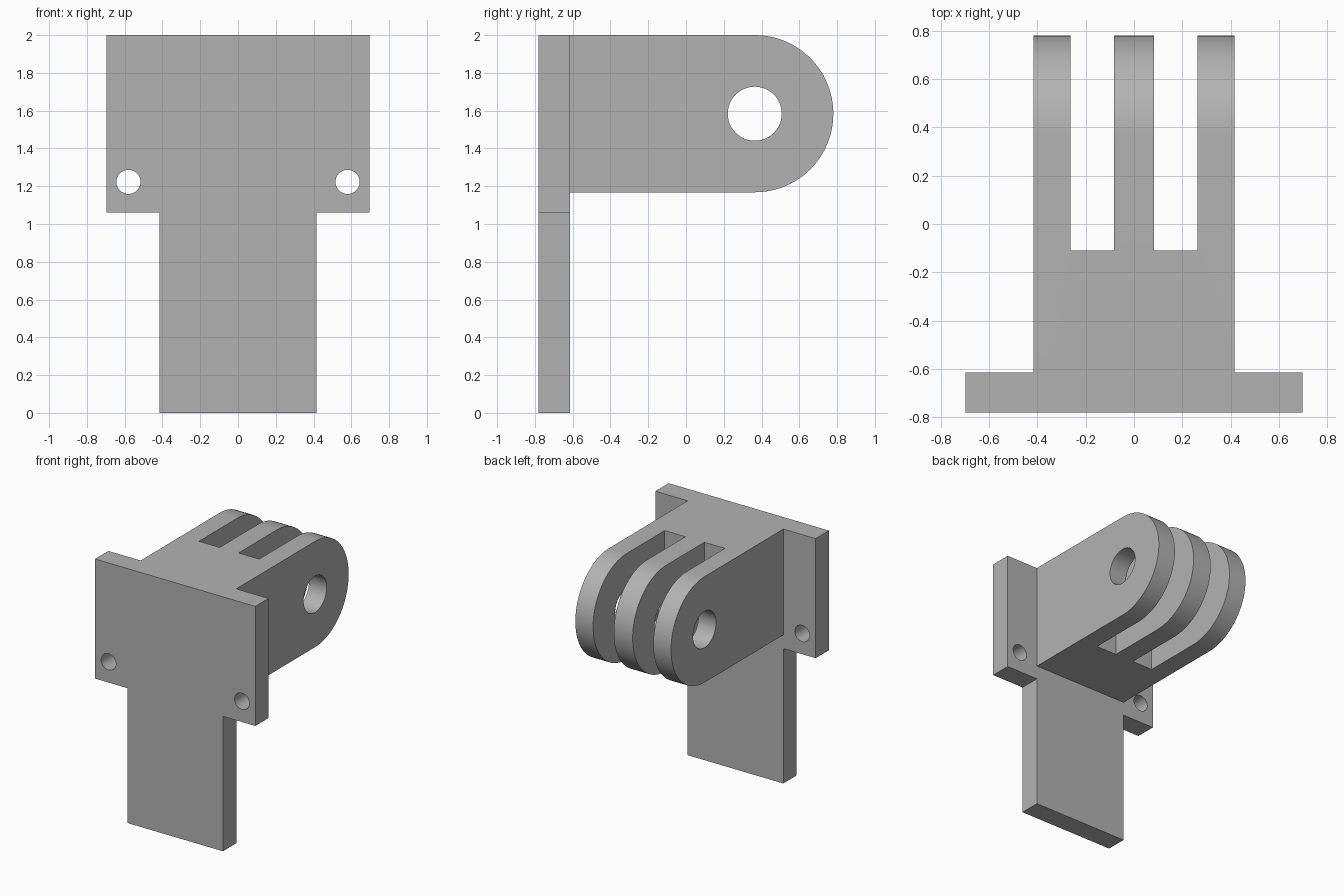
import bpy, bmesh, math
from mathutils import Vector

if "Cube" in bpy.data.objects:
    bpy.data.objects.remove(bpy.data.objects["Cube"], do_unlink=True)

grey = bpy.data.materials.new("matte_grey")
grey.use_nodes = True
colour = (0.45, 0.45, 0.45, 1)
grey.diffuse_color = colour
grey.node_tree.nodes["Principled BSDF"].inputs["Base Color"].default_value = colour

FRONT, PLATE_BACK = -0.78, -0.615
HALF_WIDTH, TOP = 0.416, 2.0
RADIUS = 0.416
PIVOT_Y, PIVOT_Z = 0.78 - RADIUS, TOP - RADIUS


def prism(name, outline, offset):
    """Extrude a planar outline along an offset into a solid."""
    bm = bmesh.new()
    face = bm.faces.new([bm.verts.new(p) for p in outline])
    moved = bmesh.ops.extrude_face_region(bm, geom=[face])["geom"]
    bmesh.ops.translate(bm, vec=Vector(offset),
                        verts=[v for v in moved if isinstance(v, bmesh.types.BMVert)])
    bmesh.ops.recalc_face_normals(bm, faces=bm.faces)
    mesh = bpy.data.meshes.new(name)
    bm.to_mesh(mesh)
    bm.free()
    mesh.materials.append(grey)
    obj = bpy.data.objects.new(name, mesh)
    bpy.context.collection.objects.link(obj)
    return obj


def arc(radius, start, end, steps):
    angles = [start + (end - start) * i / steps for i in range(steps + 1)]
    return [(radius * math.cos(a), radius * math.sin(a)) for a in angles]


def combine(target, other, operation):
    """Apply a boolean and discard the helper."""
    mod = target.modifiers.new(operation.lower(), 'BOOLEAN')
    mod.operation, mod.object, mod.solver = operation, other, 'EXACT'
    bpy.ops.object.select_all(action='DESELECT')
    bpy.context.view_layer.objects.active = target
    target.select_set(True)
    bpy.ops.object.modifier_apply(modifier=mod.name)
    bpy.data.objects.remove(other, do_unlink=True)


# T-shaped mounting plate
half = [(HALF_WIDTH, 0), (HALF_WIDTH, 1.06), (0.697, 1.06), (0.697, TOP)]
outline = half + [(-x, z) for x, z in reversed(half)]
bracket = prism("mounting_bracket", [(x, FRONT, z) for x, z in outline],
                (0, PLATE_BACK - FRONT, 0))

# Rounded hinge block, sunk into the plate
nose = arc(RADIUS, -math.pi / 2, math.pi / 2, 48)
side = [(PIVOT_Y + y, PIVOT_Z + z) for y, z in nose]
side += [(-0.7, TOP), (-0.7, TOP - 2 * RADIUS)]
hinge = prism("hinge_block", [(-HALF_WIDTH, y, z) for y, z in side],
              (2 * HALF_WIDTH, 0, 0))

# Two slots leave three hinge fingers
for x in (-0.262, 0.082):
    slot = prism("slot_cutter", [(x, -0.11, 1), (x + 0.18, -0.11, 1),
                                 (x + 0.18, 1, 1), (x, 1, 1)], (0, 0, 1.2))
    combine(hinge, slot, 'DIFFERENCE')

# Pivot hole through all fingers
ring = arc(0.143, 0, 2 * math.pi, 48)[:-1]
pivot = prism("pivot_cutter", [(-1, PIVOT_Y + y, PIVOT_Z + z) for y, z in ring], (2, 0, 0))
combine(hinge, pivot, 'DIFFERENCE')
combine(bracket, hinge, 'UNION')

# Screw holes in the plate wings
ring = arc(0.064, 0, 2 * math.pi, 32)[:-1]
for x in (-0.58, 0.58):
    screw = prism("screw_cutter", [(x + a, -1, 1.223 + b) for a, b in ring], (0, 0.6, 0))
    combine(bracket, screw, 'DIFFERENCE')

bpy.ops.object.shade_smooth_by_angle(angle=math.radians(30))
